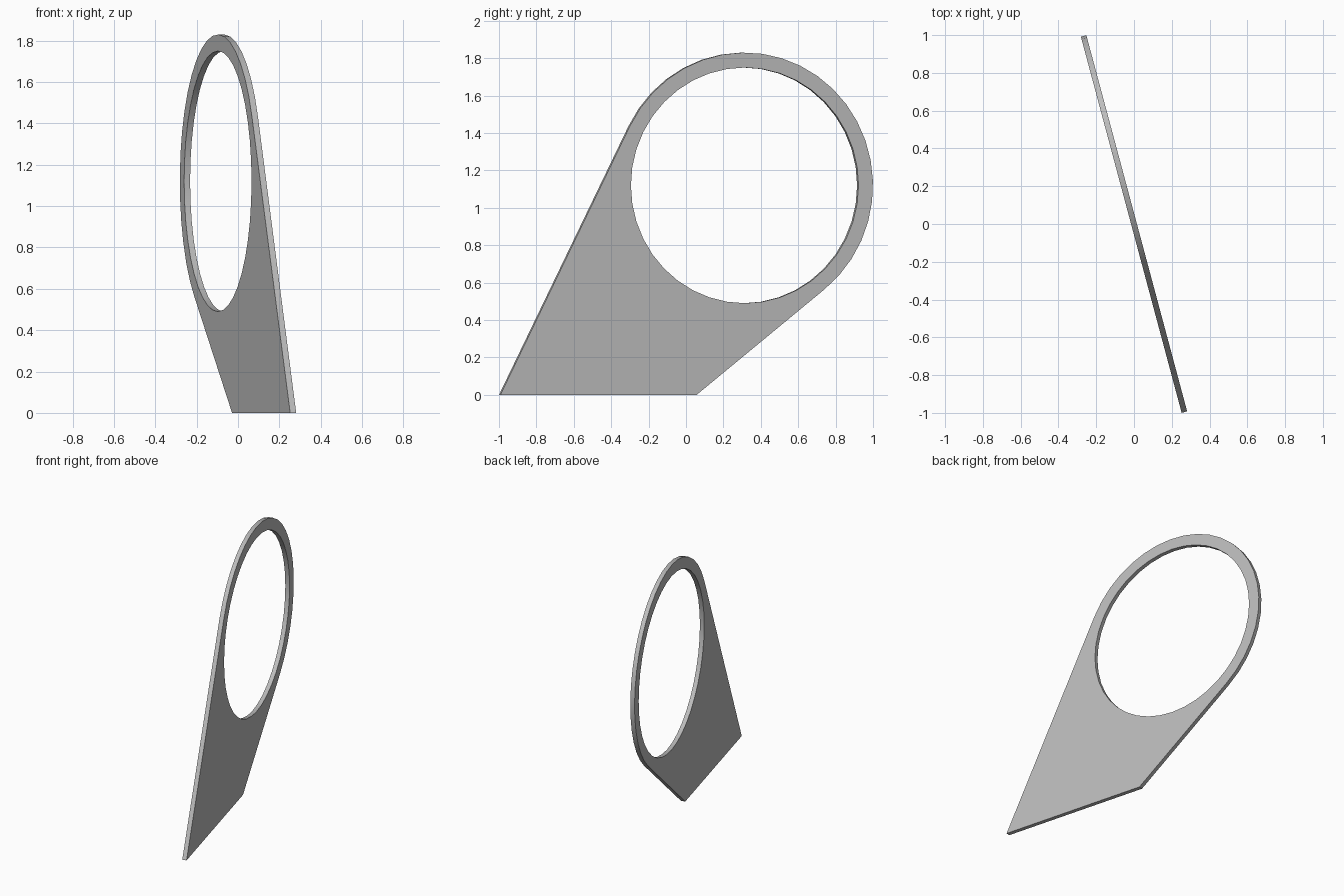
import bpy, bmesh
from math import atan2, asin, hypot, cos, sin, pi, radians
from mathutils import Matrix, Vector

cube = bpy.data.objects.get("Cube")
if cube:
    bpy.data.objects.remove(cube, do_unlink=True)

THICK = 0.03
TURN = radians(15)            # plate is turned about the vertical
CENTRE = Vector((0.321, 1.12))
OUTER, INNER = 0.71, 0.63
FOOT_FRONT, FOOT_BACK = -1.031, 0.055
SIDES = 40

grey = bpy.data.materials.new("grey")
grey.use_nodes = True
colour = (0.5, 0.5, 0.5, 1)
grey.diffuse_color = colour
grey.node_tree.nodes["Principled BSDF"].inputs["Base Color"].default_value = colour


def arc(radius, start, end, steps):
    """Points on a circle around the ring centre."""
    angles = [start + (end - start) * i / steps for i in range(steps + 1)]
    return [CENTRE + radius * Vector((cos(a), sin(a))) for a in angles]


def tangent_angle(foot, side):
    """Direction from the ring centre to where the edge from a foot touches it."""
    dx, dz = CENTRE.x - foot, CENTRE.y
    return atan2(dz, dx) + side * (asin(OUTER / hypot(dx, dz)) + pi / 2)


def add_loop(bm, points):
    verts = [bm.verts.new((0, p.x, p.y)) for p in points]
    return [bm.edges.new((v, verts[i - 1])) for i, v in enumerate(verts)]


# Outline: straight tapered foot running tangent into the ring
outline = arc(OUTER, tangent_angle(FOOT_BACK, -1), tangent_angle(FOOT_FRONT, 1), 23)
outline += [Vector((FOOT_FRONT, 0)), Vector((FOOT_BACK, 0))]
hole = arc(INNER, 0, 2 * pi, SIDES)[:-1]

bm = bmesh.new()
edges = add_loop(bm, outline) + add_loop(bm, hole)
bmesh.ops.triangle_fill(bm, edges=edges, use_beauty=True, normal=(1, 0, 0))

# Thickness
bmesh.ops.translate(bm, verts=bm.verts, vec=(-THICK / 2, 0, 0))
ext = bmesh.ops.extrude_face_region(bm, geom=bm.faces[:], use_keep_orig=True)
top = [g for g in ext["geom"] if isinstance(g, bmesh.types.BMVert)]
bmesh.ops.translate(bm, verts=top, vec=(THICK, 0, 0))
bmesh.ops.recalc_face_normals(bm, faces=bm.faces)
bmesh.ops.transform(bm, matrix=Matrix.Rotation(TURN, 4, "Z"), verts=bm.verts)

mesh = bpy.data.meshes.new("ring_plate")
bm.to_mesh(mesh)
bm.free()
mesh.materials.append(grey)
plate = bpy.data.objects.new("ring_plate", mesh)
bpy.context.collection.objects.link(plate)

# Smooth rims, crisp edges
bpy.ops.object.select_all(action="DESELECT")
plate.select_set(True)
bpy.context.view_layer.objects.active = plate
bpy.ops.object.shade_smooth_by_angle(angle=radians(30))
